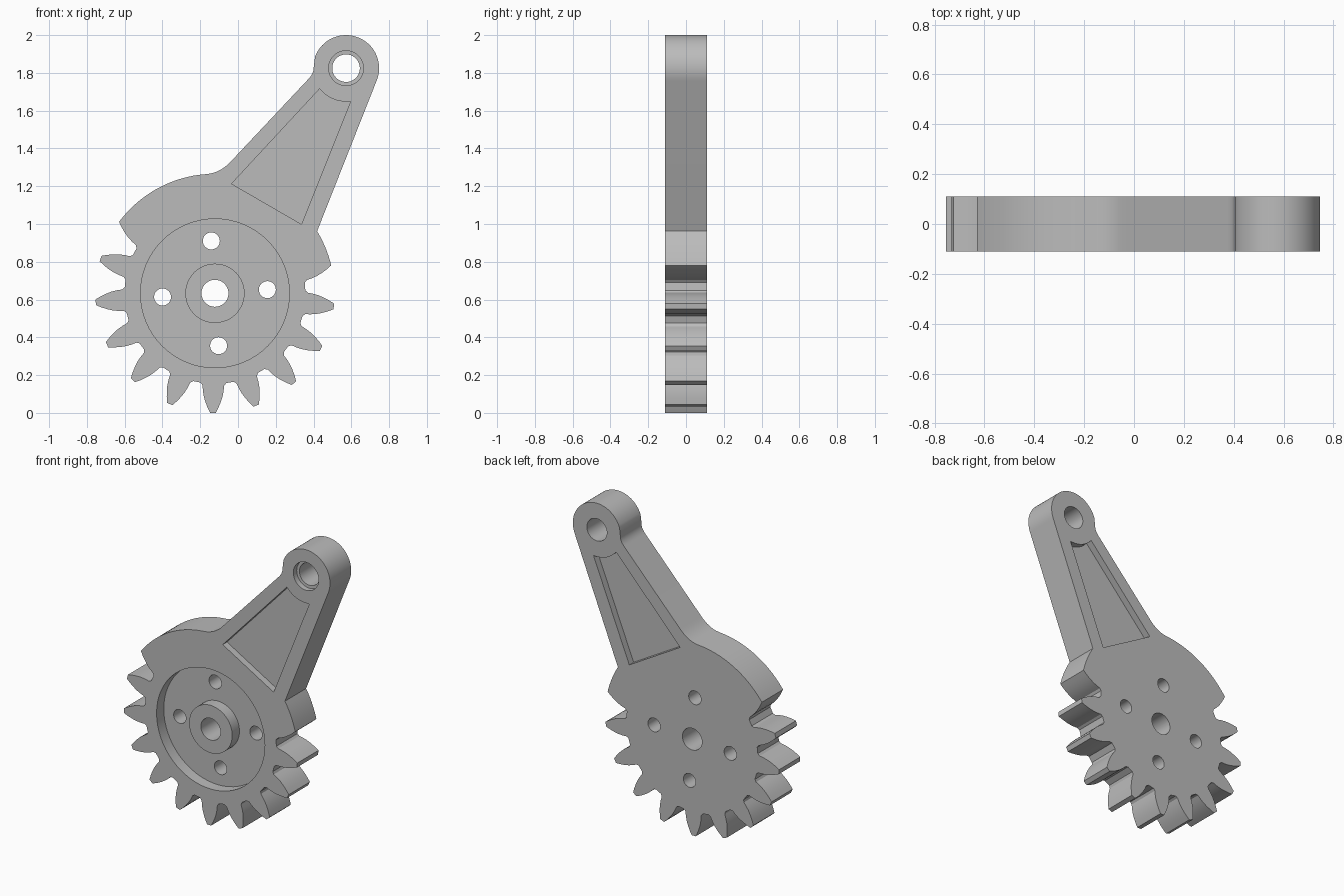
import bpy, bmesh, math
from mathutils import Vector

if "Cube" in bpy.data.objects:
    bpy.data.objects.remove(bpy.data.objects["Cube"], do_unlink=True)

HALF = 0.11                        # half the plate thickness
GEAR = Vector((-0.122, 0.633))     # gear centre (x, z)
HEAD = Vector((0.572, 1.825))      # arm eye centre (x, z)
TIP_R, HEAD_R = 0.633, 0.175
PITCH = 360 / 17
# half tooth from root to tip: (radius, half width)
TOOTH = [(0.474, 0.068), (0.488, 0.057), (0.515, 0.055), (0.545, 0.050),
         (0.575, 0.041), (0.605, 0.029), (TIP_R, 0.015)]

grey = bpy.data.materials.new("plain grey")
grey.use_nodes = True
COLOUR = (0.5, 0.5, 0.5, 1)
grey.diffuse_color = COLOUR
grey.node_tree.nodes["Principled BSDF"].inputs["Base Color"].default_value = COLOUR


def polar(centre, radius, deg):
    a = math.radians(deg)
    return centre + Vector((math.cos(a), math.sin(a))) * radius


def arc(centre, radius, start, end, steps):
    return [polar(centre, radius, start + (end - start) * i / steps)
            for i in range(steps + 1)]


def flank(deg, side):
    """One side of a tooth, from root to tip."""
    a = math.radians(deg)
    out, across = Vector((math.cos(a), math.sin(a))), Vector((-math.sin(a), math.cos(a)))
    return [GEAR + out * r + across * w * side for r, w in TOOTH]


def bezier(a, b, c, steps=8):
    a, b, c = Vector(a), Vector(b), Vector(c)
    return [a * (1 - t) ** 2 + b * 2 * t * (1 - t) + c * t * t
            for t in (i / steps for i in range(steps + 1))]


def loft(name, rings):
    """Solid through rings given as (y, outline) from front to back."""
    bm = bmesh.new()
    loops = [[bm.verts.new((p.x, y, p.y)) for p in pts] for y, pts in rings]
    bm.faces.new(loops[0])
    bm.faces.new(loops[-1][::-1])
    for one, two in zip(loops, loops[1:]):
        for i in range(len(one)):
            j = (i + 1) % len(one)
            bm.faces.new((one[i], two[i], two[j], one[j]))
    bmesh.ops.recalc_face_normals(bm, faces=bm.faces)
    mesh = bpy.data.meshes.new(name)
    bm.to_mesh(mesh)
    bm.free()
    mesh.materials.append(grey)
    obj = bpy.data.objects.new(name, mesh)
    bpy.context.collection.objects.link(obj)
    return obj


def circle(centre, radius, steps=48):
    return arc(centre, radius, 0, 360, steps)[:-1]


def cut(body, name, rings):
    cutter = loft(name, rings)
    mod = body.modifiers.new(name, "BOOLEAN")
    mod.operation, mod.solver, mod.object = "DIFFERENCE", "EXACT", cutter
    bpy.context.view_layer.objects.active = body
    bpy.ops.object.modifier_apply(modifier=name)
    bpy.data.objects.remove(cutter, do_unlink=True)


# Outline: toothed lower sector, then the cam arc and the arm
first = 269 - 6 * PITCH
outline = flank(first, 1)[::-1]
for k in range(1, 11):
    deg = first + k * PITCH
    outline += flank(deg, -1) + flank(deg, 1)[::-1]
outline += flank(first + 11 * PITCH, -1)
outline += arc(GEAR, TIP_R, 15, 31.3, 6)
outline += arc(HEAD, HEAD_R, -22, 160, 40)
outline += bezier((0.401, 1.83), (0.402, 1.799), (0.375, 1.77))
outline += bezier((-0.034, 1.335), (-0.09, 1.273), (-0.16, 1.265))
outline += arc(GEAR, TIP_R, 98, 141, 18)
body = loft("gear_arm", [(-HALF, outline), (HALF, outline)])

# Round recess in the front, leaving the central hub
cut(body, "recess", [(-HALF - 0.05, circle(GEAR, 0.394, 64)),
                     (-HALF + 0.075, circle(GEAR, 0.394, 64))])
hub = loft("hub", [(-HALF, circle(GEAR, 0.157)), (-HALF + 0.09, circle(GEAR, 0.157))])
mod = body.modifiers.new("hub", "BOOLEAN")
mod.operation, mod.solver, mod.object = "UNION", "EXACT", hub
bpy.context.view_layer.objects.active = body
bpy.ops.object.modifier_apply(modifier="hub")
bpy.data.objects.remove(hub, do_unlink=True)

# Bore and four bolt holes
holes = [(GEAR, 0.0715)] + [(polar(GEAR, 0.278, 4 + 90 * i), 0.045) for i in range(4)]
for centre, radius in holes:
    ring = circle(centre, radius, 32)
    cut(body, "hole", [(-0.3, ring), (0.3, ring)])

# Arm eye with a countersunk front
wide, narrow = circle(HEAD, 0.092), circle(HEAD, 0.073)
cut(body, "eye", [(-0.3, wide), (-HALF + 0.035, wide), (-HALF + 0.036, narrow), (0.3, narrow)])

# Tapered pockets on both sides of the arm
pocket = [Vector((-0.034, 1.213)), Vector((0.336, 0.999))]
pocket += arc(HEAD, 0.177, 278, 218, 12)
for side in (-1, 1):
    cut(body, "pocket", [(side * 0.3, pocket), (side * (HALF - 0.045), pocket)])

body.select_set(True)
bpy.context.view_layer.objects.active = body
bpy.ops.object.shade_smooth_by_angle(angle=math.radians(25))
